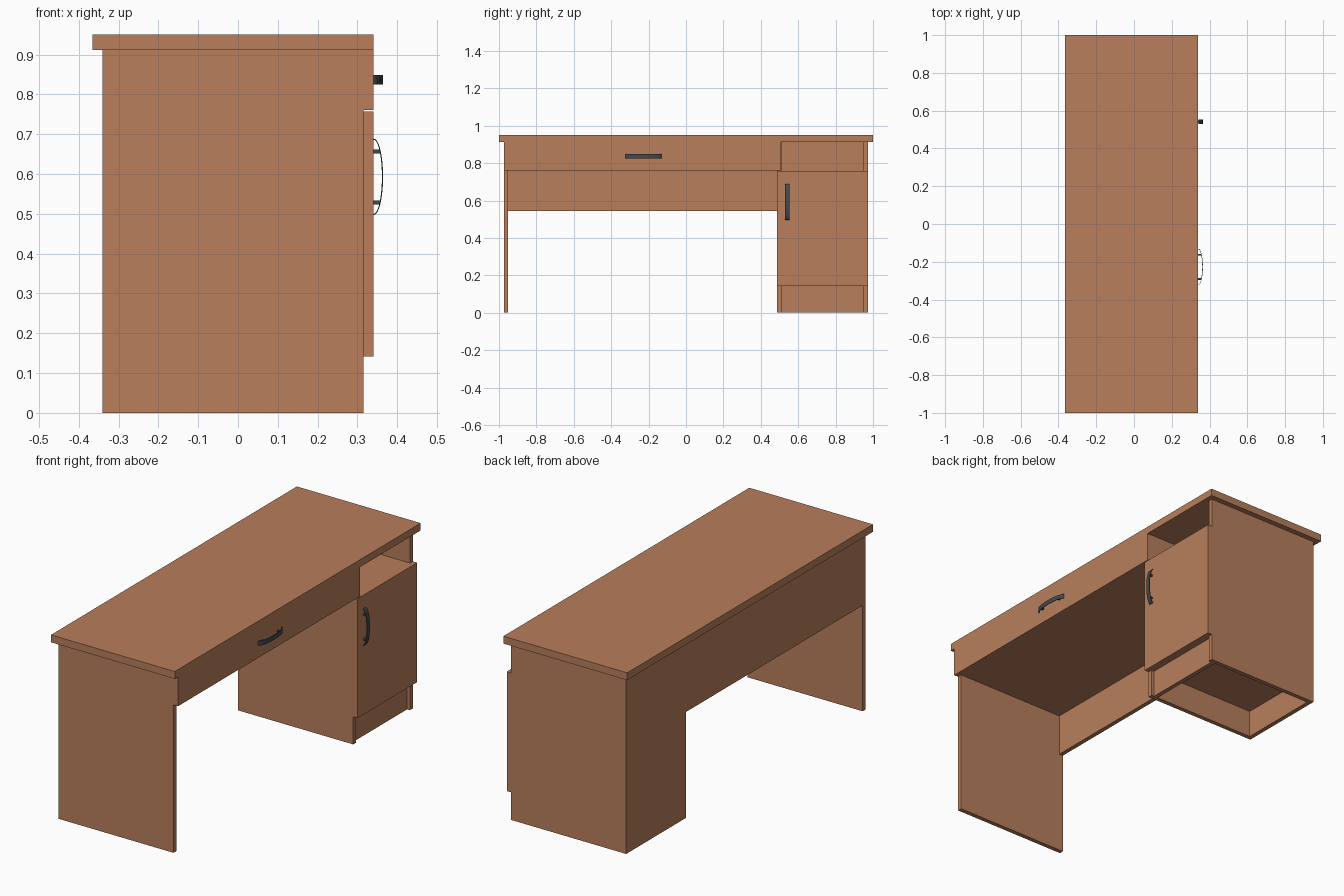
import bpy, bmesh, math

if "Cube" in bpy.data.objects:
    bpy.data.objects.remove(bpy.data.objects["Cube"])


def material(name, rgb):
    m = bpy.data.materials.new(name)
    m.diffuse_color = (*rgb, 1)
    m.use_nodes = True
    m.node_tree.nodes["Principled BSDF"].inputs["Base Color"].default_value = m.diffuse_color
    return m


WOOD = material("warm wood", (0.48, 0.21, 0.107))
METAL = material("dark metal", (0.055, 0.065, 0.075))


def finish(name, bm, mat):
    bmesh.ops.recalc_face_normals(bm, faces=bm.faces)
    me = bpy.data.meshes.new(name)
    bm.to_mesh(me)
    bm.free()
    me.materials.append(mat)
    ob = bpy.data.objects.new(name, me)
    bpy.context.collection.objects.link(ob)
    return ob


def add_box(bm, x, y, z):
    vs = bmesh.ops.create_cube(bm, size=1)["verts"]
    for v in vs:
        for i, (a, b) in enumerate((x, y, z)):
            v.co[i] = a + (v.co[i] + 0.5) * (b - a)


def board(name, x, y, z, mat=WOOD):
    bm = bmesh.new()
    add_box(bm, x, y, z)
    return finish(name, bm, mat)


BACK, FRONT, FACE = -0.34, 0.315, 0.34   # carcass back, carcass front, door face
T = 0.023                                # board thickness
TOP = 0.912

# Desk top
board("desk_top", (-0.365, FACE), (-1, 1), (TOP, 0.95))

# Upright panels
for name, y in (("left_leg_panel", -0.974), ("pedestal_inner_side", 0.487),
                ("pedestal_outer_side", 0.949)):
    board(name, (BACK, FRONT), (y, y + T), (0, TOP))

# Back panels
board("modesty_panel", (BACK, BACK + T), (-0.951, 0.487), (0.545, TOP))
board("pedestal_back", (BACK, BACK + T), (0.51, 0.949), (0, TOP))

# Drawer
board("drawer_front", (FRONT, FACE), (-0.974, 0.508), (0.761, TOP))
board("drawer_bottom", (BACK + T, FRONT), (-0.951, 0.487), (0.762, 0.78))

# Pedestal: niche shelf, bottom, plinth and door
board("niche_shelf", (BACK + T, FRONT), (0.51, 0.949), (0.735, 0.757))
board("pedestal_bottom", (BACK + T, FRONT), (0.51, 0.949), (0.142, 0.165))
board("plinth", (0.276, 0.299), (0.51, 0.949), (0, 0.142))
board("cabinet_door", (FRONT, FACE), (0.487, 0.972), (0.142, 0.757))


# Bow handle: thin curved strip on two posts, built along local z
def handle(name, y, z, horizontal=False):
    bm = bmesh.new()
    n, half, w, t = 20, 0.096, 0.012, 0.003
    rings = []
    for i in range(n + 1):
        a = math.pi * i / n
        c, s = -math.cos(a), math.sin(a)
        outer = (0.001 + 0.0235 * s, half * c)
        inner = (0.001 + (0.0235 - t) * s, (half - t) * c)
        rings.append([bm.verts.new((p[0], v, p[1]))
                      for p, v in ((outer, -w), (outer, w), (inner, w), (inner, -w))])
    for a, b in zip(rings, rings[1:]):
        for k in range(4):
            bm.faces.new((a[k], a[(k + 1) % 4], b[(k + 1) % 4], b[k]))
    bm.faces.new(rings[0])
    bm.faces.new(rings[-1])
    for s in (-1, 1):
        add_box(bm, (0, 0.018), (-0.006, 0.006), (s * 0.064 - 0.005, s * 0.064 + 0.005))
    ob = finish(name, bm, METAL)
    ob.location = (FACE, y, z)
    if horizontal:
        ob.rotation_euler.x = math.pi / 2
    return ob


handle("drawer_handle", -0.227, 0.837, True)
handle("door_handle", 0.541, 0.593)
